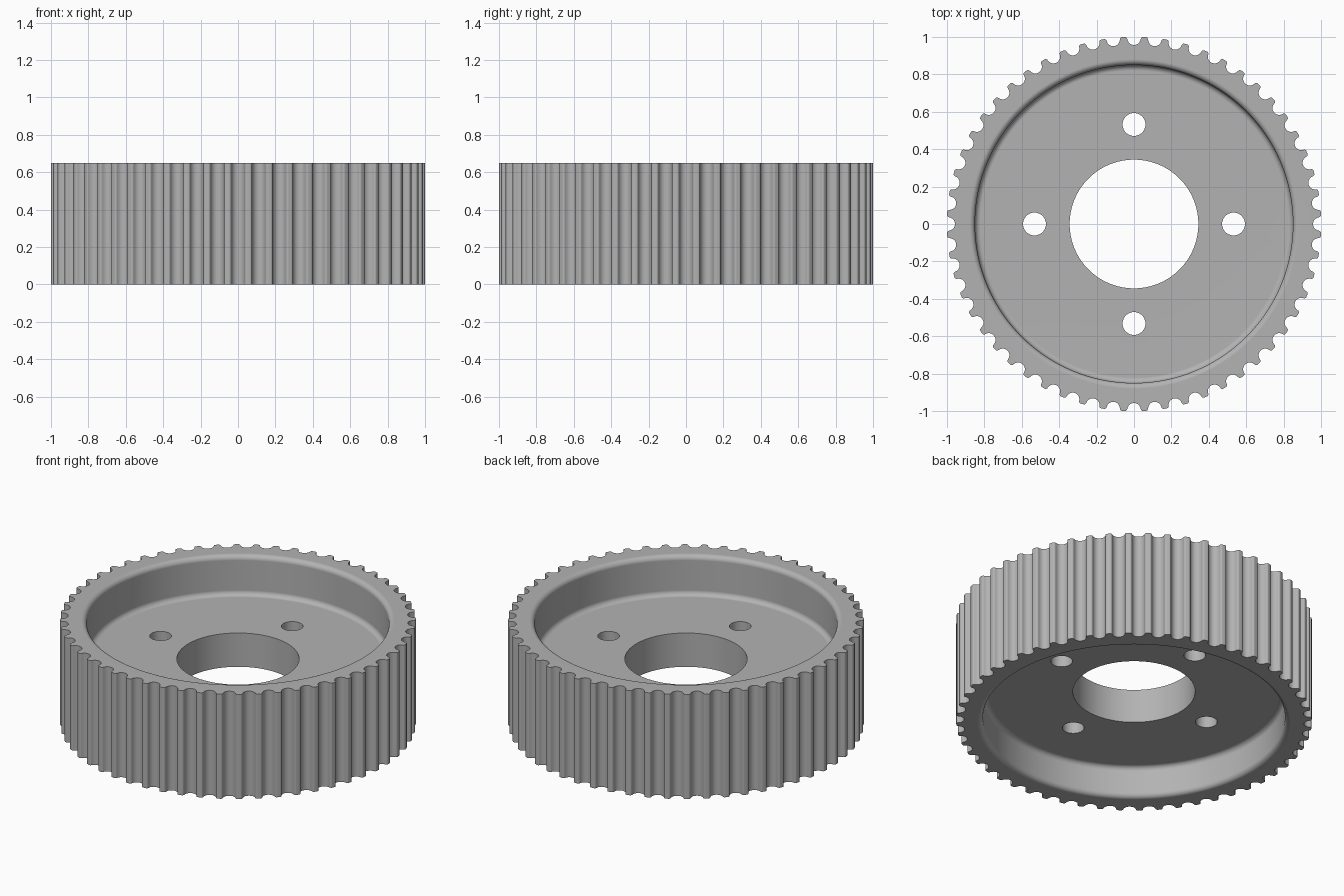
import bpy
import bmesh
from math import sin, cos, pi, tau, atan2, sqrt

if "Cube" in bpy.data.objects:
    bpy.data.objects.remove(bpy.data.objects["Cube"], do_unlink=True)

TEETH = 56
HEIGHT = 0.65
WALL, HUB, FILLET = 0.85, 0.344, 0.03
WEB_LOW, WEB_HIGH = 0.195, 0.405

# Satin metal
metal = bpy.data.materials.new("light grey metal")
metal.use_nodes = True
grey = (0.45, 0.45, 0.45, 1)
metal.diffuse_color = grey
metal.node_tree.nodes["Principled BSDF"].inputs["Base Color"].default_value = grey


def arc(cx, cy, r, start, end, steps):
    angles = [start + (end - start) * i / steps for i in range(steps + 1)]
    return [(cx + r * cos(a), cy + r * sin(a)) for a in angles]


# One belt groove: rounded tooth corner, round groove, rounded tooth corner
groove_r, groove_c, tip_r = 0.036, 0.993, 0.012
tip_v = 1 - tip_r
tip_u = sqrt((groove_r + tip_r) ** 2 - (groove_c - tip_v) ** 2)
lean = atan2(groove_c - tip_v, tip_u)
groove = arc(-tip_u, tip_v, tip_r, pi / 2, lean, 4)
groove += arc(0, groove_c, groove_r, pi + lean, tau - lean, 10)[1:-1]
groove += arc(tip_u, tip_v, tip_r, pi - lean, pi / 2, 4)

outline = []
for t in range(TEETH):
    a = tau * t / TEETH
    # tangential u runs clockwise, so walk the groove backwards
    outline += [(v * cos(a) + u * sin(a), v * sin(a) - u * cos(a)) for u, v in reversed(groove)]
directions = [(x / sqrt(x * x + y * y), y / sqrt(x * x + y * y)) for x, y in outline]

# Cross-section from the top face, through the hub bore, to the bottom face
section = arc(WALL + FILLET, HEIGHT - FILLET, FILLET, pi / 2, pi, 6)
section += arc(WALL - FILLET, WEB_HIGH + FILLET, FILLET, 0, -pi / 2, 6)
section += [(HUB, WEB_HIGH), (HUB, WEB_LOW)]
section += arc(WALL - FILLET, WEB_LOW - FILLET, FILLET, pi / 2, 0, 6)
section += arc(WALL + FILLET, FILLET, FILLET, pi, 3 * pi / 2, 6)

bm = bmesh.new()
rings = [[bm.verts.new((x, y, HEIGHT)) for x, y in outline]]
rings += [[bm.verts.new((r * x, r * y, z)) for x, y in directions] for r, z in section]
rings.append([bm.verts.new((x, y, 0)) for x, y in outline])
count = len(outline)
for k, ring in enumerate(rings):
    following = rings[(k + 1) % len(rings)]
    for i in range(count):
        j = (i + 1) % count
        bm.faces.new((ring[i], ring[j], following[j], following[i]))
bmesh.ops.recalc_face_normals(bm, faces=bm.faces)
mesh = bpy.data.meshes.new("toothed_pulley")
bm.to_mesh(mesh)
bm.free()
mesh.materials.append(metal)
pulley = bpy.data.objects.new("toothed_pulley", mesh)
bpy.context.collection.objects.link(pulley)

# Four bolt holes through the web
for i in range(4):
    a = i * pi / 2
    bpy.ops.mesh.primitive_cylinder_add(vertices=48, radius=0.061, depth=0.4,
                                        location=(0.532 * cos(a), 0.532 * sin(a), 0.3))
    cutter = bpy.context.object
    cutter.name = "bolt_hole_cutter"
    cutter.hide_render = True
    cutter.data.materials.append(metal)
    bpy.context.view_layer.objects.active = pulley
    cut = pulley.modifiers.new("bolt_hole", "BOOLEAN")
    cut.operation, cut.solver, cut.object = "DIFFERENCE", "EXACT", cutter
    bpy.ops.object.modifier_apply(modifier=cut.name)
    bpy.data.objects.remove(cutter, do_unlink=True)

# Smooth curves with crisp edges and flat faces
bpy.ops.object.select_all(action="DESELECT")
pulley.select_set(True)
bpy.context.view_layer.objects.active = pulley
bpy.ops.object.shade_smooth_by_angle(angle=pi / 6)
weighted = pulley.modifiers.new("flat_face_normals", "WEIGHTED_NORMAL")
weighted.keep_sharp = True
